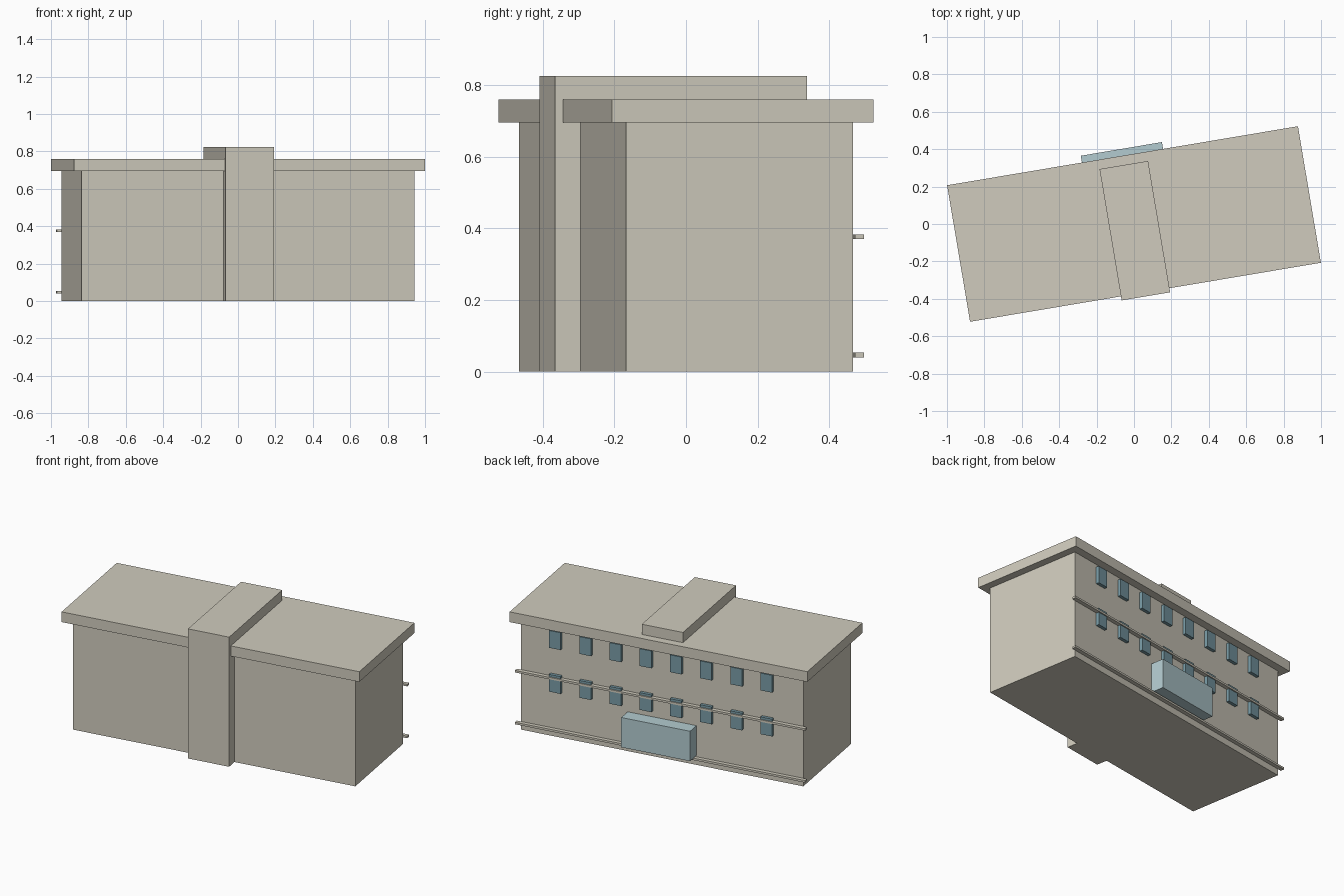
import bpy
import math
from mathutils import Matrix

cube = bpy.data.objects.get("Cube")
if cube:
    bpy.data.objects.remove(cube, do_unlink=True)

TURN = Matrix.Rotation(math.radians(9.55), 4, 'Z')  # the whole building is turned on its plot


def material(name, rgb):
    mat = bpy.data.materials.new(name)
    mat.use_nodes = True
    mat.diffuse_color = (*rgb, 1)
    mat.node_tree.nodes["Principled BSDF"].inputs["Base Color"].default_value = (*rgb, 1)
    return mat


stone = material("pale stone", (0.63, 0.60, 0.51))
porch_blue = material("pale blue", (0.45, 0.60, 0.63))
glass = material("window blue", (0.19, 0.33, 0.38))


def box(name, x, y, z, mat):
    """Box given by its (low, high) range on each axis of the building."""
    bpy.ops.mesh.primitive_cube_add(size=1)
    ob = bpy.context.object
    ob.name = name
    ranges = (x, y, z)
    size = Matrix.Diagonal([hi - lo for lo, hi in ranges] + [1])
    centre = Matrix.Translation([(lo + hi) / 2 for lo, hi in ranges])
    ob.data.transform(TURN @ centre @ size)
    ob.data.materials.append(mat)
    return ob


WALL = 0.321  # half depth of the main block

# Main volumes
box("main_block", (-0.902, 0.902), (-WALL, WALL), (0, 0.70), stone)
box("roof_slab", (-0.951, 0.951), (-0.37, 0.37), (0.695, 0.76), stone)
box("stair_tower", (-0.133, 0.130), (-0.392, 0.32), (0, 0.825), stone)

# Rear porch
box("rear_porch", (-0.22, 0.22), (WALL - 0.01, 0.407), (0.06, 0.25), porch_blue)

# Ledges along the rear wall
for label, z in (("lower", 0.040), ("upper", 0.370)):
    box(label + "_ledge", (-0.927, 0.927), (0.323, 0.348), (z, z + 0.013), stone)

# Two rows of rear windows
for label, z in (("lower", 0.288), ("upper", 0.567)):
    for i in range(8):
        x = (i - 3.5) * 0.193
        box(f"{label}_window_{i + 1}", (x - 0.037, x + 0.037),
            (WALL - 0.01, WALL + 0.02), (z, z + 0.11), glass)
